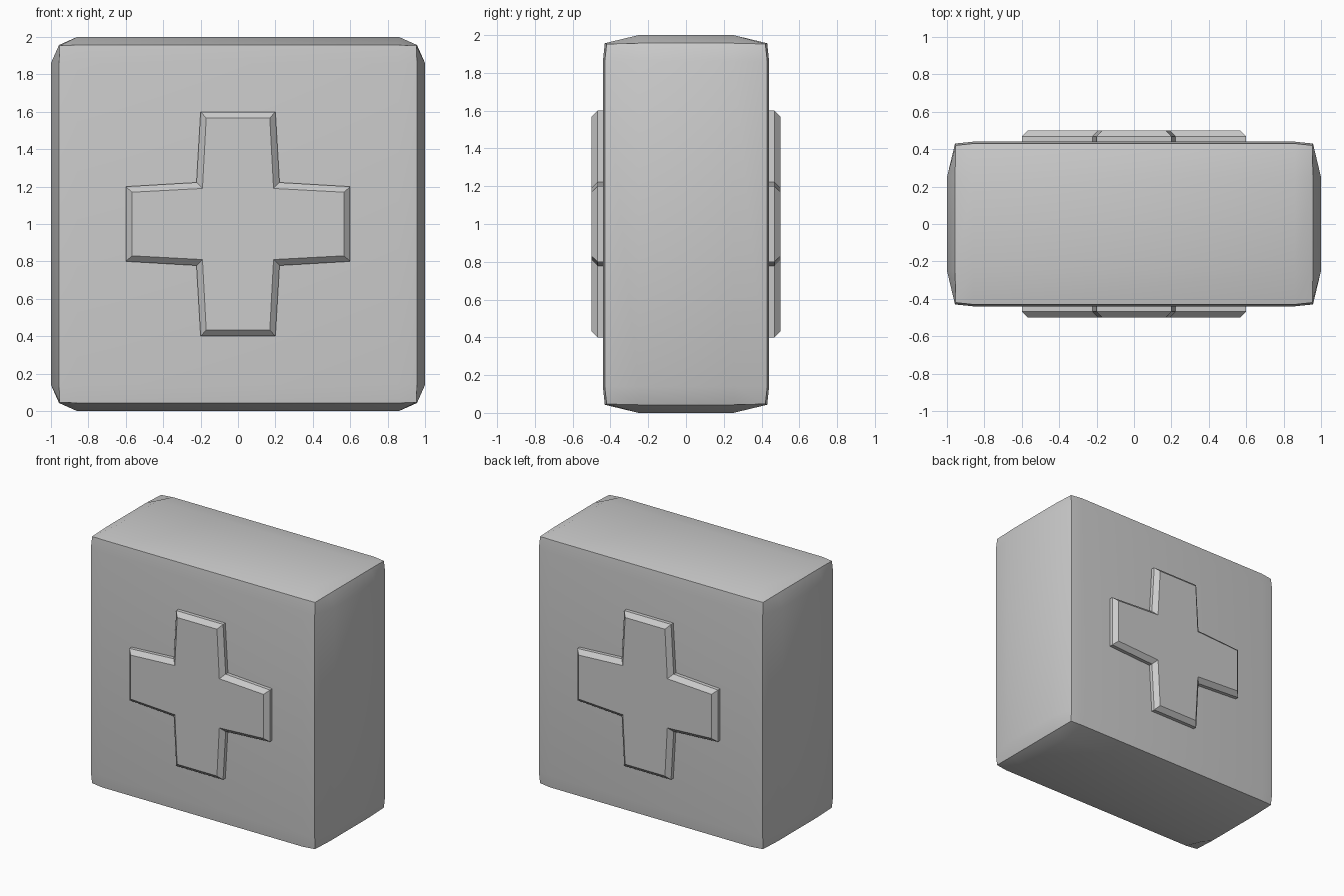
import bpy, bmesh, math

cube = bpy.data.objects.get("Cube")
if cube:
    bpy.data.objects.remove(cube, do_unlink=True)

grey = bpy.data.materials.new("mid grey")
grey.use_nodes = True
GREY = (0.6, 0.6, 0.6, 1)
grey.diffuse_color = GREY
grey.node_tree.nodes["Principled BSDF"].inputs["Base Color"].default_value = GREY


def finish(name, bm):
    bmesh.ops.recalc_face_normals(bm, faces=bm.faces)
    mesh = bpy.data.meshes.new(name)
    bm.to_mesh(mesh)
    bm.free()
    mesh.materials.append(grey)
    obj = bpy.data.objects.new(name, mesh)
    bpy.context.collection.objects.link(obj)
    obj.location.z = 1
    bpy.ops.object.select_all(action='DESELECT')
    obj.select_set(True)
    bpy.context.view_layer.objects.active = obj
    bpy.ops.object.shade_smooth_by_angle(angle=math.radians(30))
    return obj


# Box body: a three-by-three cube whose rims are pulled in to dome each side
FULL = (1.0, 0.44, 1.0)
RIM = (0.957, 0.43, 0.957)
CORNER = (0.953, 0.42, 0.953)
INNER = (0.86, 0.25, 0.86)
bm = bmesh.new()
bmesh.ops.create_cube(bm, size=2)
bmesh.ops.subdivide_edges(bm, edges=bm.edges[:], cuts=2, use_grid_fill=True)
for v in bm.verts:
    outer = [abs(c) > 0.9 for c in v.co]
    reach = (INNER, FULL, RIM, CORNER)[sum(outer)]
    for i in range(3):
        size = reach[i] if outer[i] else INNER[i]
        v.co[i] = math.copysign(size, v.co[i])
finish("box_body", bm)


# Raised cross: flared outline with a chamfered front rim
def cross_loop(bm, tip_half, tip, notch, y):
    verts = []
    for quarter in range(4):
        a = quarter * math.pi / 2
        for x, z in ((tip, -tip_half), (tip, tip_half), (notch, notch)):
            verts.append(bm.verts.new((x * math.cos(a) - z * math.sin(a), y,
                                       x * math.sin(a) + z * math.cos(a))))
    return verts


for name, side in (("front_cross", -1), ("back_cross", 1)):
    bm = bmesh.new()
    loops = [cross_loop(bm, 0.2, 0.6, 0.222, side * 0.42),
             cross_loop(bm, 0.2, 0.6, 0.222, side * 0.468),
             cross_loop(bm, 0.17, 0.567, 0.19, side * 0.5)]
    for low, high in zip(loops, loops[1:]):
        for i in range(12):
            j = (i + 1) % 12
            bm.faces.new((low[i], low[j], high[j], high[i]))
    bm.faces.new(loops[0])
    bm.faces.new(loops[-1])
    finish(name, bm)
